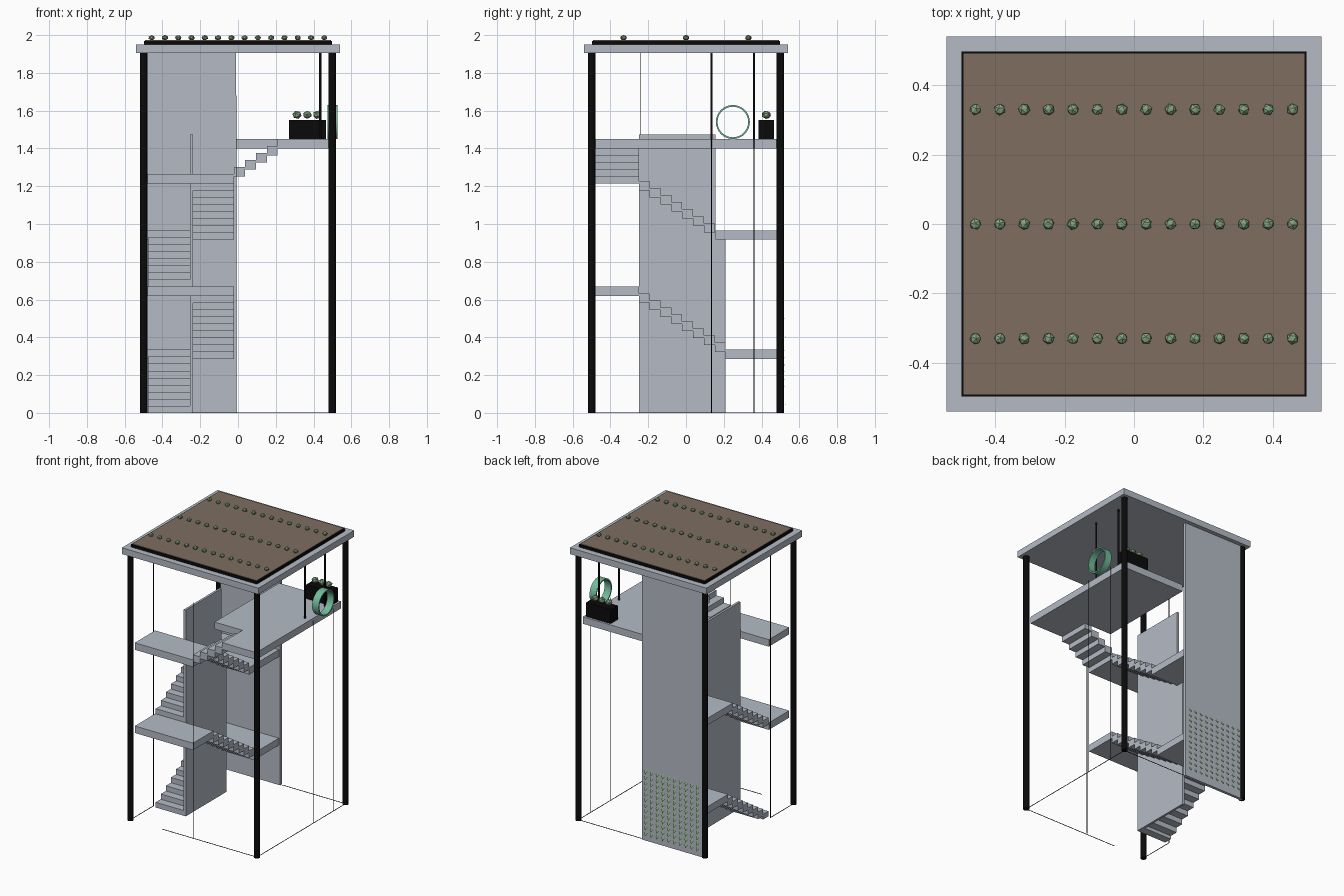
import bpy, bmesh, math, random
from mathutils import Matrix, Vector

if "Cube" in bpy.data.objects:
    bpy.data.objects.remove(bpy.data.objects["Cube"])

random.seed(4)

def material(name, rgb):
    m = bpy.data.materials.new(name)
    m.diffuse_color = (*rgb, 1)
    m.use_nodes = True
    m.node_tree.nodes["Principled BSDF"].inputs["Base Color"].default_value = m.diffuse_color
    return m

CONCRETE = material("concrete_grey", (0.46, 0.50, 0.56))
BLACK = material("black_metal", (0.003, 0.003, 0.003))
SOIL = material("brown_soil", (0.21, 0.155, 0.117))
GREEN = material("sage_green", (0.23, 0.37, 0.22))
TEAL = material("teal_green", (0.17, 0.50, 0.33))

def finish(name, bm, mat):
    me = bpy.data.meshes.new(name)
    bm.to_mesh(me)
    bm.free()
    me.materials.append(mat)
    ob = bpy.data.objects.new(name, me)
    bpy.context.collection.objects.link(ob)
    return ob

def add_box(bm, x0, x1, y0, y1, z0, z1):
    c = Vector(((x0 + x1) / 2, (y0 + y1) / 2, (z0 + z1) / 2))
    s = Matrix.Diagonal((x1 - x0, y1 - y0, z1 - z0, 1))
    bmesh.ops.create_cube(bm, size=1, matrix=Matrix.Translation(c) @ s)

def boxes(name, mat, *dims):
    bm = bmesh.new()
    for d in dims:
        add_box(bm, *d)
    return finish(name, bm, mat)

def prism(name, mat, pts, axis, depth):
    """Extrude a polygon of 3D points along an axis."""
    bm = bmesh.new()
    f = bm.faces.new([bm.verts.new(p) for p in pts])
    r = bmesh.ops.extrude_face_region(bm, geom=[f])
    vs = [v for v in r["geom"] if isinstance(v, bmesh.types.BMVert)]
    bmesh.ops.translate(bm, verts=vs, vec=Vector(axis) * depth)
    bmesh.ops.recalc_face_normals(bm, faces=bm.faces)
    return finish(name, bm, mat)

def rod(name, x, y, z0, z1, r, sides=24):
    bm = bmesh.new()
    bmesh.ops.create_cone(bm, cap_ends=True, segments=sides, radius1=r, radius2=r, depth=z1 - z0,
                          matrix=Matrix.Translation((x, y, (z0 + z1) / 2)))
    ob = finish(name, bm, BLACK)
    if r > 0.01:
        for p in ob.data.polygons:
            p.use_smooth = abs(p.normal.z) < 0.5

def shrubs(name, spots, r, squash):
    bm = bmesh.new()
    for s in spots:
        rot = Matrix.Rotation(random.uniform(0, 6.28), 4, 'Z') @ Matrix.Rotation(random.uniform(0, 1), 4, 'X')
        bmesh.ops.create_icosphere(bm, subdivisions=1, radius=r,
            matrix=Matrix.Translation(s) @ Matrix.Diagonal((1, 1, squash, 1)) @ rot)
    finish(name, bm, GREEN)

# Corner columns
for sx, nx in ((-1, "left"), (1, "right")):
    for sy, ny in ((-1, "front"), (1, "back")):
        rod(f"column_{ny}_{nx}", sx * 0.5, sy * 0.5, 0, 1.905, 0.02)

# Roof slab with planted tray
boxes("roof_slab", CONCRETE, (-0.54, 0.54, -0.54, 0.54, 1.905, 1.95))
boxes("roof_tray", BLACK, (-0.497, 0.497, -0.497, 0.497, 1.95, 1.97))
boxes("roof_soil", SOIL, (-0.492, 0.492, -0.492, 0.492, 1.965, 1.973))
shrubs("roof_plants", [(-0.457 + i * 0.914 / 13, y, 1.986) for y in (-0.33, 0, 0.33) for i in range(14)],
       0.0175, 0.8)

# Back wall and stepped stair spine
boxes("back_wall", CONCRETE, (-0.5, -0.01, 0.49, 0.51, 0, 1.905))
prism("stair_spine", CONCRETE, [(-0.254, y, z) for y, z in
      ((-0.25, 0), (0.21, 0), (0.21, 0.93), (0.155, 0.93), (0.155, 1.474), (-0.25, 1.474))], (1, 0, 0), 0.016)

# Stairs: every tread is a block, one rise above the last
RISE, RUN, THICK = 1.45 / 39, 0.0575, 0.05
LEFT, RIGHT = (-0.476, -0.254), (-0.238, -0.02)

def flight(name, xs, y, direction, start, n):
    dims = []
    for i in range(n):
        a, b = sorted((y + direction * i * RUN, y + direction * (i + 1) * RUN))
        top = (start + i + 1) * RISE
        dims.append((*xs, a, b, max(0, top - THICK), top))
    boxes(name, CONCRETE, *dims)

flight("stair_flight_1", LEFT, -0.25, 1, 0, 8)
flight("stair_flight_2", RIGHT, 0.21, -1, 9, 8)
flight("stair_flight_3", LEFT, -0.25, 1, 18, 7)
flight("stair_flight_4", RIGHT, 0.1525, -1, 26, 7)
boxes("stair_flight_5", CONCRETE, *[(-0.02 + i * RUN, -0.02 + (i + 1) * RUN, -0.48, -0.25,
      (35 + i) * RISE - THICK, (35 + i) * RISE) for i in range(4)])

# Landings
for i, (k, y0, y1) in enumerate(((9, 0.21, 0.49), (18, -0.48, -0.25), (26, 0.155, 0.49), (34, -0.48, -0.25))):
    boxes(f"landing_{i + 1}", CONCRETE, (-0.48, -0.02, y0, y1, k * RISE - THICK, k * RISE))

# Upper floor, notched for the last flight
prism("upper_floor", CONCRETE, [(x, y, 1.40) for x, y in
      ((-0.01, -0.25), (0.21, -0.25), (0.21, -0.48), (0.48, -0.48), (0.48, 0.48), (-0.01, 0.48))], (0, 0, 1), 0.05)

# Planter on the upper floor
boxes("planter_box", BLACK, (0.27, 0.465, 0.385, 0.465, 1.45, 1.55))
shrubs("planter_plants", [(x, 0.425, 1.578) for x in (0.312, 0.367, 0.42)], 0.025, 0.9)

# Round window ring and the two posts beside it
bm = bmesh.new()
N = 32
rings = []
for r, x in ((0.09, 0.475), (0.09, 0.527), (0.081, 0.527), (0.081, 0.475)):
    rings.append([bm.verts.new((x, 0.248 + r * math.cos(t * math.tau / N), 1.54 + r * math.sin(t * math.tau / N)))
                  for t in range(N)])
for a in range(4):
    p, q = rings[a], rings[(a + 1) % 4]
    for t in range(N):
        u = (t + 1) % N
        bm.faces.new((p[t], p[u], q[u], q[t]))
bmesh.ops.recalc_face_normals(bm, faces=bm.faces)
finish("round_window_ring", bm, TEAL)
for i, y in enumerate((0.135, 0.36)):
    rod(f"ring_post_{i + 1}", 0.435, y, 1.45, 1.905, 0.006, 12)

# Hair-thin glazing frame: uprights and ground rails
for i, (x, y, top) in enumerate(((0.5, 0.135, 1.45), (0.5, 0.36, 1.45), (-0.5, -0.24, 1.905), (-0.01, -0.49, 1.68))):
    rod(f"glazing_upright_{i + 1}", x, y, 0, top, 0.002, 6)
e, h = 0.0015, 0.003
boxes("ground_rails", BLACK, (-0.25, 0.5, -0.5 - e, -0.5 + e, 0, h), (0, 0.5, 0.5 - e, 0.5 + e, 0, h),
      (0.5 - e, 0.5 + e, -0.5, 0.5, 0, h), (-0.5 - e, -0.5 + e, -0.5, -0.24, 0, h))

# Living wall: diamond leaves tilted out from the back wall
bm = bmesh.new()
for i in range(10):
    for j in range(12):
        x, z = -0.455 + i * 0.0455, 0.06 + j * 0.04
        pts = ((x, 0.511, z + 0.02), (x + 0.013, 0.519, z), (x, 0.528, z - 0.02), (x - 0.013, 0.519, z))
        f = bm.faces.new([bm.verts.new(p) for p in pts])
        f.normal_update()
        if f.normal.y < 0:
            f.normal_flip()
finish("living_wall_leaves", bm, GREEN)
